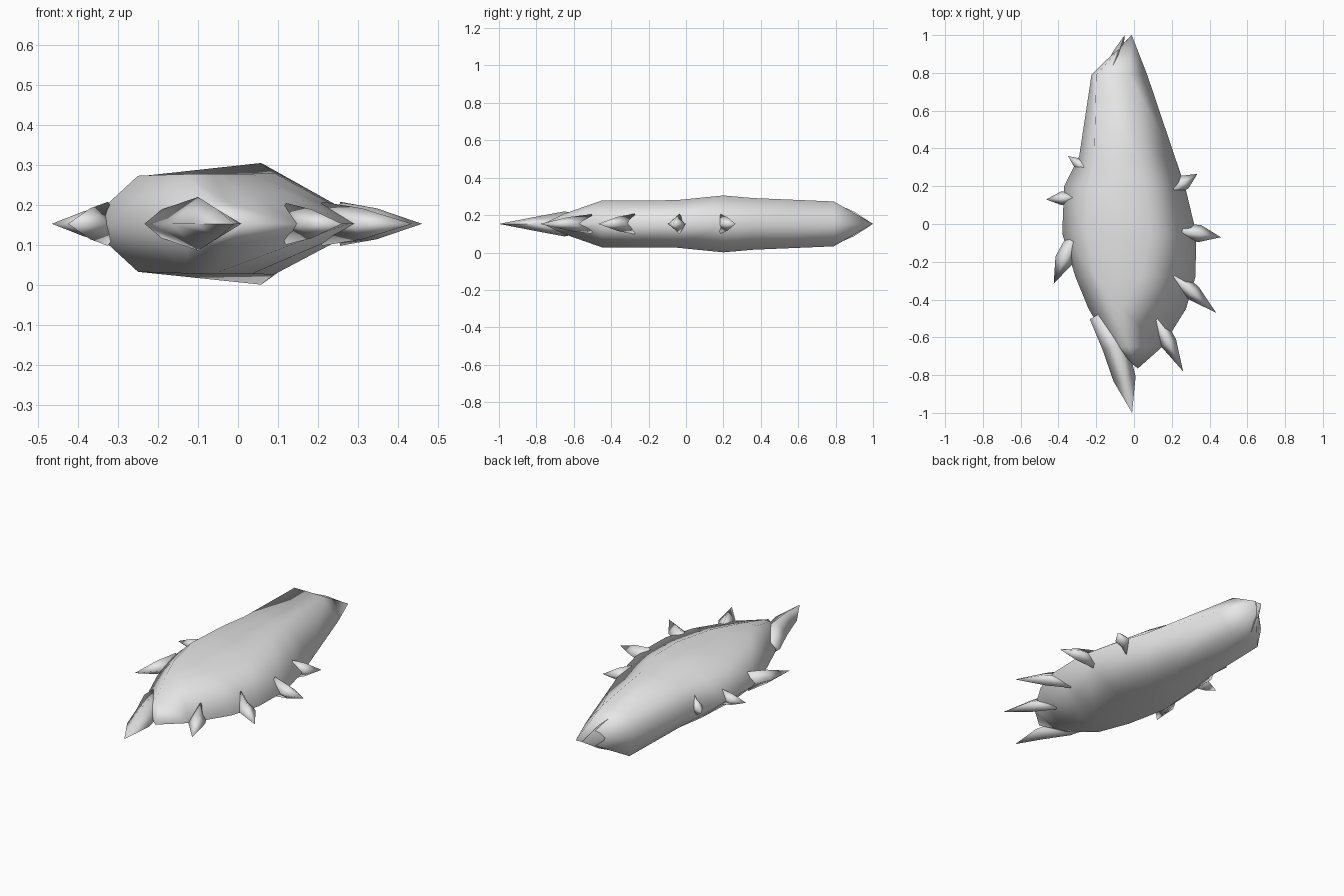
import bpy, bmesh, math
from mathutils import Vector

if "Cube" in bpy.data.objects:
    bpy.data.objects.remove(bpy.data.objects["Cube"])

MID = 0.153  # height of the flat symmetry plane
grey = bpy.data.materials.new("plain_grey")
grey.diffuse_color = (0.8, 0.8, 0.8, 1)
grey.use_nodes = True
grey.node_tree.nodes["Principled BSDF"].inputs["Base Color"].default_value = grey.diffuse_color


def loft(name, rings, start=None, end=None, smooth=60):
    """Skin a list of equal-sized rings, closing each end on a point or a cap."""
    bm = bmesh.new()
    loops = [[bm.verts.new(p) for p in ring] for ring in rings]
    n = len(loops[0])
    for a, b in zip(loops, loops[1:]):
        for i in range(n):
            j = (i + 1) % n
            bm.faces.new((a[i], a[j], b[j], b[i]))
    for loop, tip in ((loops[0], start), (loops[-1], end)):
        if tip is None:
            bm.faces.new(loop)
        else:
            v = bm.verts.new(tip)
            for i in range(n):
                bm.faces.new((loop[i], loop[(i + 1) % n], v))
    bmesh.ops.recalc_face_normals(bm, faces=bm.faces[:])
    mesh = bpy.data.meshes.new(name)
    bm.to_mesh(mesh)
    bm.free()
    mesh.materials.append(grey)
    obj = bpy.data.objects.new(name, mesh)
    bpy.context.collection.objects.link(obj)
    bpy.ops.object.select_all(action='DESELECT')
    obj.select_set(True)
    bpy.context.view_layer.objects.active = obj
    bpy.ops.object.shade_smooth_by_angle(angle=math.radians(smooth))
    return obj


# Body: y, left rim, left shoulder, right shoulder, right rim, shoulder heights
stations = [
    (0.79, -0.225, -0.20, -0.03, 0.07, 0.12, 0.12),
    (0.36, -0.29, -0.21, 0.02, 0.215, 0.12, 0.138),
    (0.20, -0.37, -0.235, 0.058, 0.27, 0.12, 0.152),
    (-0.05, -0.38, -0.25, 0.09, 0.33, 0.12, 0.127),
    (-0.28, -0.31, -0.20, 0.035, 0.325, 0.122, 0.125),
    (-0.45, -0.24, -0.13, -0.06, 0.275, 0.124, 0.125),
    (-0.65, -0.12, -0.07, -0.03, 0.15, 0.055, 0.055),
]
body_rings = []
for y, rl, sl, sr, rr, hl, hr in stations:
    body_rings.append([(rl, y, MID), (sl, y, MID + hl), (sr, y, MID + hr),
                       (rr, y, MID), (sr, y, MID - hr), (sl, y, MID - hl)])
loft("body", body_rings, start=(-0.012, 1.0, MID), end=(0.02, -0.765, MID), smooth=150)


def spike(name, path, widths, heights, tip):
    """Diamond-section thorn following a flat path to its tip."""
    pts = [Vector((x, y, MID)) for x, y in path]
    end = Vector((tip[0], tip[1], MID))
    rings = []
    for i, p in enumerate(pts):
        nxt = pts[i + 1] if i + 1 < len(pts) else end
        d = (nxt - p).normalized()
        side = Vector((-d.y, d.x, 0)) * widths[i]
        up = Vector((0, 0, heights[i]))
        rings.append([p + side, p + up, p - side, p - up])
    return loft(name, rings, end=end, smooth=115)


# Rim thorns: base, tip, half width, half height
thorns = {
    "left_rear_thorn": ((-0.245, 0.285), (-0.35, 0.36), 0.032, 0.062),
    "left_middle_thorn": ((-0.32, 0.14), (-0.465, 0.13), 0.036, 0.045),
    "left_front_thorn": ((-0.325, -0.09), (-0.425, -0.315), 0.05, 0.055),
    "right_rear_thorn": ((0.21, 0.185), (0.335, 0.265), 0.04, 0.052),
    "right_middle_thorn": ((0.255, -0.035), (0.46, -0.07), 0.046, 0.055),
    "right_front_thorn": ((0.21, -0.275), (0.435, -0.47), 0.044, 0.055),
    "front_side_thorn": ((0.12, -0.505), (0.26, -0.78), 0.044, 0.052),
}
for name, (base, tip, w, h) in thorns.items():
    middle = [base[k] * 0.55 + tip[k] * 0.45 for k in (0, 1)]
    spike(name, [base, middle], [w * 0.8, w], [h, h * 0.7], tip)

# Long curved front horn and the small fold on the rear tip
spike("front_horn", [(-0.19, -0.48), (-0.10, -0.65), (-0.05, -0.82)],
      [0.05, 0.068, 0.06], [0.036, 0.067, 0.035], (-0.01, -1.0))
spike("rear_fold", [(-0.12, 0.82), (-0.085, 0.90)],
      [0.03, 0.03], [0.10, 0.065], (-0.05, 1.0))
